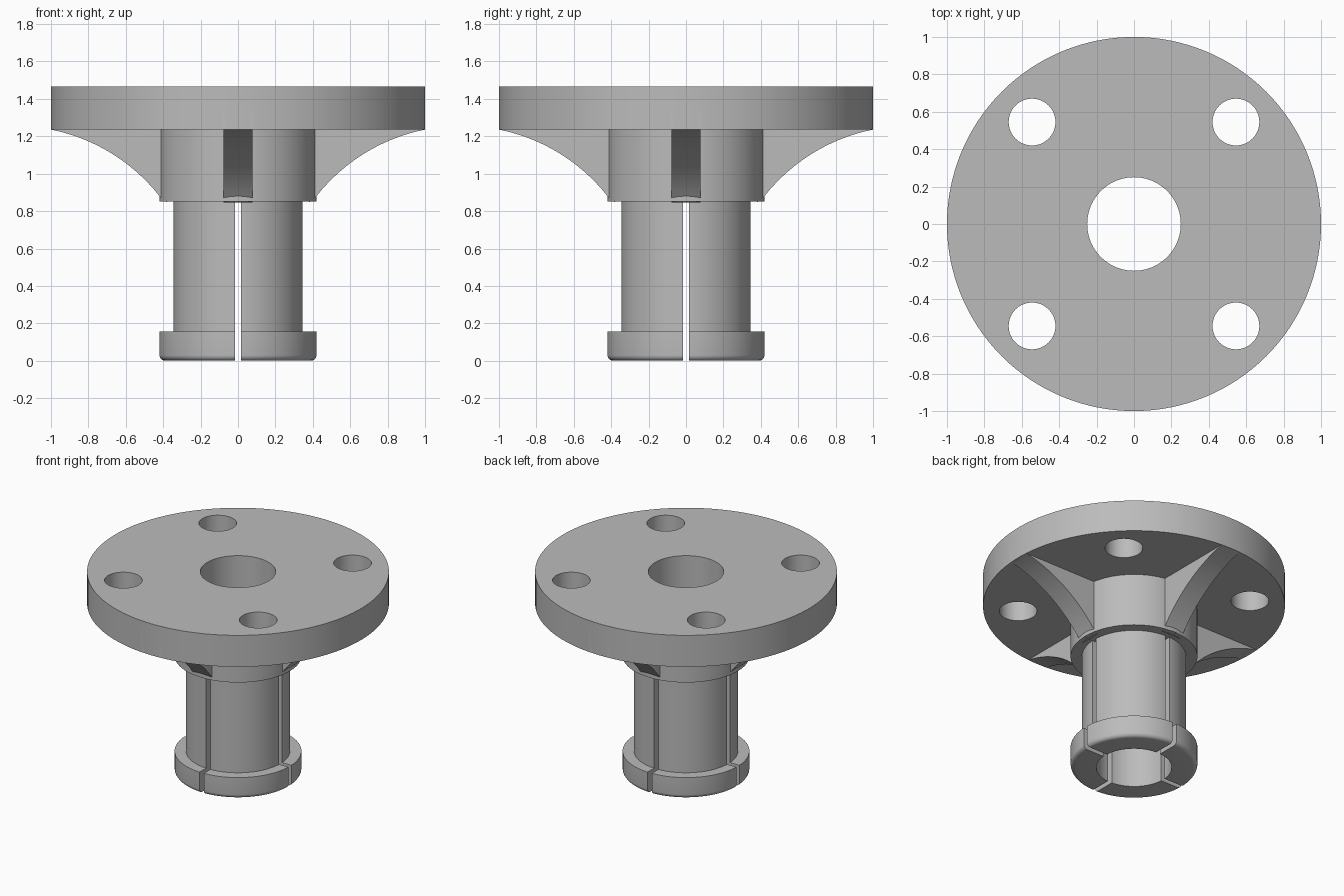
import bpy, bmesh
from math import sin, cos, pi, radians, asin, atan2, hypot
from mathutils import Vector, Matrix

if "Cube" in bpy.data.objects:
    bpy.data.objects.remove(bpy.data.objects["Cube"])

grey = bpy.data.materials.new("light grey")
grey.use_nodes = True
grey.diffuse_color = (0.5, 0.5, 0.5, 1)
grey.node_tree.nodes["Principled BSDF"].inputs["Base Color"].default_value = grey.diffuse_color

BORE, SLEEVE, COLLAR, FLANGE = 0.25, 0.345, 0.42, 1.0
FOOT_TOP, COLLAR_Z, FLANGE_Z, TOP = 0.155, 0.85, 1.235, 1.465
SEGMENTS = 128


def make_object(name, bm):
    bmesh.ops.recalc_face_normals(bm, faces=bm.faces)
    mesh = bpy.data.meshes.new(name)
    bm.to_mesh(mesh)
    bm.free()
    mesh.materials.append(grey)
    obj = bpy.data.objects.new(name, mesh)
    bpy.context.collection.objects.link(obj)
    return obj


def lathe(name, profile):
    """Spin a closed (radius, height) profile around z."""
    bm = bmesh.new()
    rings = []
    for i in range(SEGMENTS):
        a = 2 * pi * i / SEGMENTS
        rings.append([bm.verts.new((r * cos(a), r * sin(a), z)) for r, z in profile])
    n = len(profile)
    for i in range(SEGMENTS):
        p, q = rings[i], rings[(i + 1) % SEGMENTS]
        for k in range(n):
            bm.faces.new((p[k], q[k], q[(k + 1) % n], p[(k + 1) % n]))
    return make_object(name, bm)


def combine(target, tool, operation):
    """Apply a boolean and discard the tool object."""
    tool.hide_render = True
    mod = target.modifiers.new(operation, 'BOOLEAN')
    mod.operation, mod.object, mod.solver = operation, tool, 'EXACT'
    bpy.context.view_layer.objects.active = target
    bpy.ops.object.modifier_apply(modifier=mod.name)
    bpy.data.objects.remove(tool)


# Flange, collar, sleeve and rounded foot turned as one hollow body
fillet = 0.03
foot_edge = [(COLLAR - fillet + fillet * sin(a), fillet - fillet * cos(a))
             for a in (radians(15 * i) for i in range(7))]
body = lathe("flanged_body", [(BORE, 0)] + foot_edge + [
    (COLLAR, FOOT_TOP), (SLEEVE, FOOT_TOP), (SLEEVE, COLLAR_Z), (COLLAR, COLLAR_Z),
    (COLLAR, FLANGE_Z), (FLANGE, FLANGE_Z), (FLANGE, TOP), (BORE, TOP)])

# Four bolt holes through the flange
for sx in (-1, 1):
    for sy in (-1, 1):
        bm = bmesh.new()
        bmesh.ops.create_cone(bm, cap_ends=True, segments=64, radius1=0.125, radius2=0.125,
                              depth=0.6, matrix=Matrix.Translation((sx * 0.545, sy * 0.545, 1.35)))
        combine(body, make_object("bolt_hole_cutter", bm), 'DIFFERENCE')

# Crossed slots splitting the sleeve and foot into four fingers
for size in ((1.2, 0.034), (0.034, 1.2)):
    bm = bmesh.new()
    bmesh.ops.create_cube(bm, size=1)
    bmesh.ops.scale(bm, vec=(*size, 1), verts=bm.verts)
    bmesh.ops.translate(bm, vec=(0, 0, COLLAR_Z - 0.499), verts=bm.verts)
    combine(body, make_object("slot_cutter", bm), 'DIFFERENCE')

# Four ribs with a concave circular underside
start, end = Vector((COLLAR, 0.88)), Vector((0.997, FLANGE_Z))
chord, radius = end - start, 0.98
half = asin(chord.length / 2 / radius)
normal = Vector((chord.y, -chord.x)).normalized()
centre = (start + end) / 2 + normal * radius * cos(half)
middle = atan2(-normal.y, -normal.x)
steps = 24
arc = [centre + radius * Vector((cos(a), sin(a)))
       for a in (middle + half * (1.03 - (2.03 * i / steps)) for i in range(steps + 1))]
outline = [Vector((0.38, arc[0].y - 0.025))] + arc + [Vector((0.99, FLANGE_Z + 0.05)),
                                                     Vector((0.38, FLANGE_Z + 0.05))]
for k in range(4):
    bm = bmesh.new()
    side = bm.faces.new([bm.verts.new((p.x, -0.078, p.y)) for p in outline])
    new = bmesh.ops.extrude_face_region(bm, geom=[side])["geom"]
    bmesh.ops.translate(bm, vec=(0, 0.156, 0),
                        verts=[v for v in new if isinstance(v, bmesh.types.BMVert)])
    bmesh.ops.rotate(bm, matrix=Matrix.Rotation(k * pi / 2, 3, 'Z'), verts=bm.verts)
    combine(body, make_object("rib", bm), 'UNION')

# Smooth turned surfaces with crisp edges
bpy.ops.object.select_all(action='DESELECT')
body.select_set(True)
bpy.context.view_layer.objects.active = body
bpy.ops.object.shade_smooth_by_angle(angle=radians(30))
